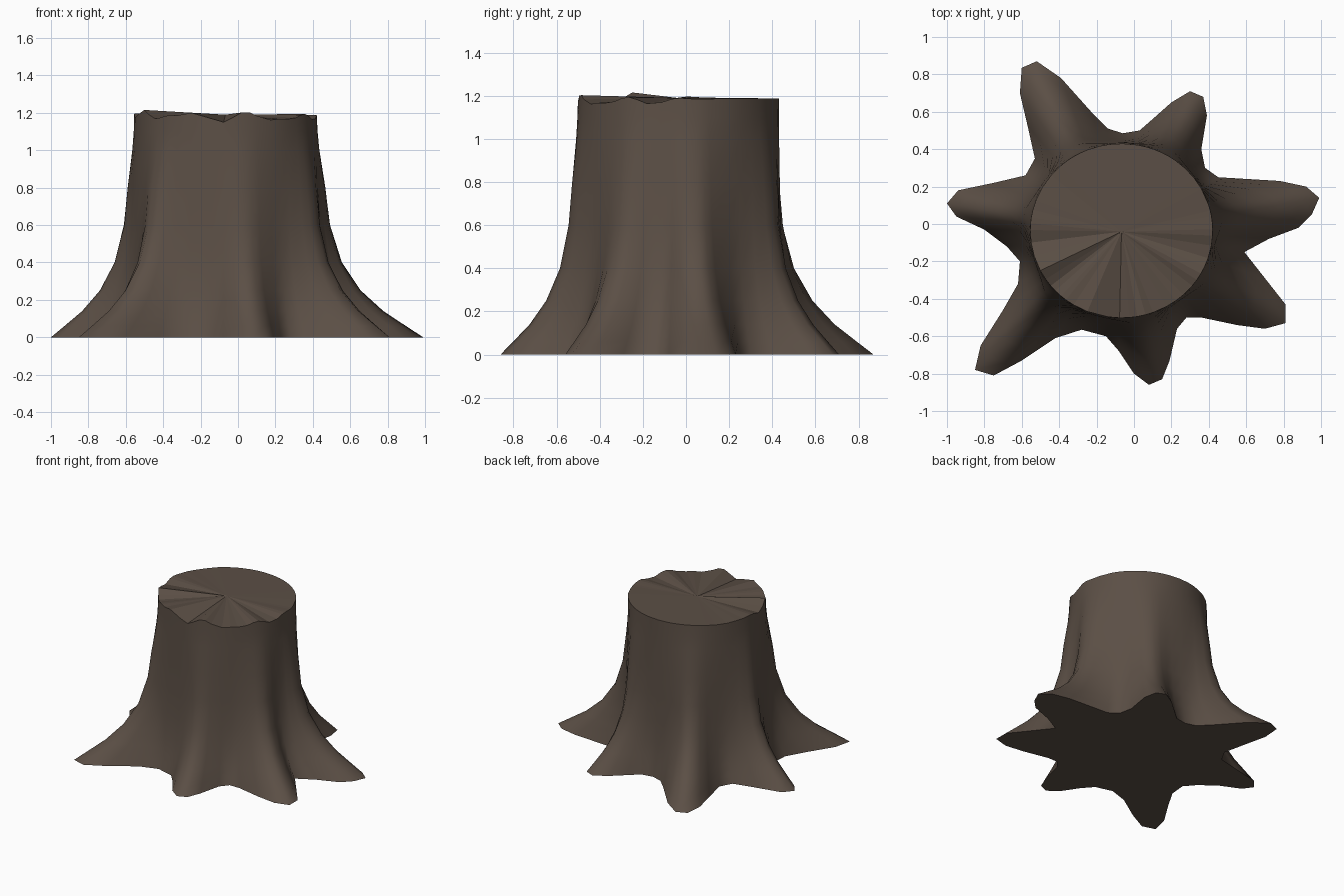
import bpy, bmesh, math

if "Cube" in bpy.data.objects:
    bpy.data.objects.remove(bpy.data.objects["Cube"])

# Root outline on the ground, counter-clockwise from the right-hand root tip
OUTLINE = [
    (.99, .14), (.92, .20), (.78, .23), (.45, .25), (.38, .30), (.36, .40),
    (.39, .58), (.37, .68), (.30, .71), (.20, .65), (.11, .57), (.03, .50),
    (-.06, .485), (-.14, .51), (-.22, .59), (-.39, .78), (-.52, .87),
    (-.60, .835), (-.61, .70), (-.57, .53), (-.53, .35), (-.58, .26),
    (-.75, .22), (-.94, .18), (-1.0, .11), (-.95, .04), (-.80, -.03),
    (-.68, -.12), (-.61, -.20), (-.62, -.32), (-.70, -.46), (-.82, -.65),
    (-.85, -.78), (-.75, -.81), (-.60, -.73), (-.42, -.61), (-.28, -.565),
    (-.15, -.60), (-.08, -.68), (.00, -.80), (.08, -.86), (.15, -.83),
    (.19, -.73), (.23, -.56), (.28, -.50), (.36, -.50), (.55, -.54),
    (.70, -.56), (.81, -.53), (.81, -.43), (.70, -.29), (.59, -.15),
    (.72, -.08), (.88, -.02), (.95, .05)]
# Flare profile: height, share of the root outline left at that height
FLARE = [(0, 1), (.06, .84), (.14, .63), (.25, .42), (.40, .245),
         (.60, .135), (.80, .09), (1.0, .03), (1.1, .01), (1.19, 0)]
CX, CY = -.067, -.036
RX, RY = .488, .466


def rim_height(a):
    """Broken rim: jagged along the front and left, nearly level at the back."""
    front = max(0, min(1, .45 - .75 * math.sin(a + .15)))
    wave = .6 * math.sin(9 * a + .6) + .4 * math.sin(14 * a + 2)
    return 1.188 + front * (.032 * wave - .008) - .012 * math.cos(a) * front


bark = bpy.data.materials.new("bark brown")
bark.diffuse_color = (.105, .078, .060, 1)
bark.use_nodes = True
bark.node_tree.nodes["Principled BSDF"].inputs["Base Color"].default_value = bark.diffuse_color

bm = bmesh.new()
n = len(OUTLINE)
angles = [math.atan2(y - CY, x - CX) for x, y in OUTLINE]

# Flaring trunk, blended from the root outline to the round top
rings = []
for z, k in FLARE:
    ring = []
    for (x, y), a in zip(OUTLINE, angles):
        tx, ty = CX + RX * math.cos(a), CY + RY * math.sin(a)
        h = z if z < 1.15 else rim_height(a)
        ring.append(bm.verts.new((tx + (x - tx) * k, ty + (y - ty) * k, h)))
    rings.append(ring)
for low, high in zip(rings, rings[1:]):
    for i in range(n):
        j = (i + 1) % n
        bm.faces.new((low[i], low[j], high[j], high[i])).smooth = True

# Cut top and underside as fans
top = bm.verts.new((CX, CY - .005, 1.19))
base = bm.verts.new((CX, CY, 0))
for i in range(n):
    j = (i + 1) % n
    bm.faces.new((rings[-1][i], rings[-1][j], top))
    bm.faces.new((rings[0][j], rings[0][i], base))

# Crisp edges around the cut top and the ground line
for ring in (rings[0], rings[-1]):
    for i in range(n):
        bm.edges.get((ring[i], ring[(i + 1) % n])).smooth = False

mesh = bpy.data.meshes.new("tree_stump")
bm.to_mesh(mesh)
bm.free()
mesh.materials.append(bark)
stump = bpy.data.objects.new("tree_stump", mesh)
bpy.context.collection.objects.link(stump)
